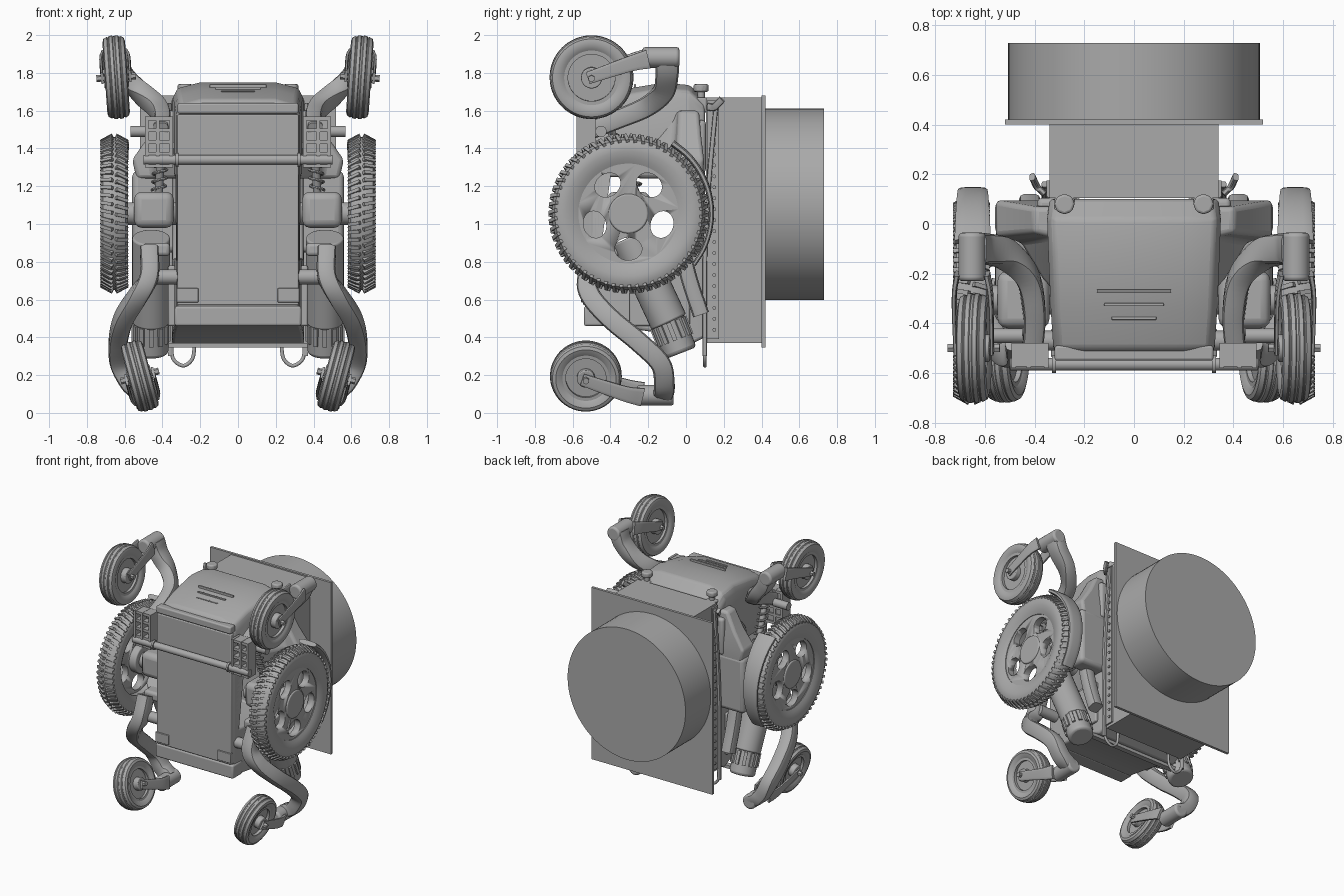
import bpy, bmesh
from math import pi, sin, cos, radians
from mathutils import Vector as V, Matrix as M

cube = bpy.data.objects.get("Cube")
if cube:
    bpy.data.objects.remove(cube)

grey = bpy.data.materials.new("plain grey")
grey.use_nodes = True
grey.diffuse_color = (0.4, 0.4, 0.4, 1)
grey.node_tree.nodes["Principled BSDF"].inputs["Base Color"].default_value = (0.4, 0.4, 0.4, 1)


def finish(name, bm, pair=False, bevel=0.0, mat=M()):
    """Turn a bmesh into an object, optionally bevelled and mirrored in x."""
    bm.transform(mat)
    bmesh.ops.recalc_face_normals(bm, faces=bm.faces)
    me = bpy.data.meshes.new(name)
    bm.to_mesh(me)
    bm.free()
    me.materials.append(grey)
    ob = bpy.data.objects.new(name, me)
    bpy.context.collection.objects.link(ob)
    bpy.ops.object.select_all(action='DESELECT')
    ob.select_set(True)
    bpy.context.view_layer.objects.active = ob
    bpy.ops.object.shade_smooth_by_angle(angle=radians(35))
    if bevel:
        b = ob.modifiers.new("bevel", 'BEVEL')
        b.width, b.segments, b.limit_method = bevel, 3, 'ANGLE'
    if pair:
        m = ob.modifiers.new("mirror", 'MIRROR')
        m.use_mirror_merge = False
    return ob


def carve(target, cutter):
    """Cut one object out of another before its other modifiers."""
    cutter.hide_render = True
    cut = target.modifiers.new("cut", 'BOOLEAN')
    cut.object, cut.operation, cut.solver = cutter, 'DIFFERENCE', 'EXACT'
    bpy.context.view_layer.objects.active = target
    bpy.ops.object.modifier_move_to_index(modifier="cut", index=0)
    bpy.ops.object.modifier_apply(modifier="cut")
    bpy.data.objects.remove(cutter)


def add_box(bm, lo, hi, mat=M()):
    lo, hi = V(lo), V(hi)
    size = M.Diagonal((*(hi - lo), 1))
    bmesh.ops.create_cube(bm, size=1, matrix=mat @ M.Translation((lo + hi) / 2) @ size)


def add_cyl(bm, a, b, r, n=32):
    a, b = V(a), V(b)
    rot = (b - a).to_track_quat('Z', 'Y').to_matrix().to_4x4()
    bmesh.ops.create_cone(bm, cap_ends=True, segments=n, radius1=r, radius2=r,
                          depth=(b - a).length, matrix=M.Translation((a + b) / 2) @ rot)


def box(name, lo, hi, pair=False, bevel=0.0):
    bm = bmesh.new()
    add_box(bm, lo, hi)
    return finish(name, bm, pair, bevel)


def cyl(name, a, b, r, pair=False, bevel=0.0, mat=M(), n=32):
    bm = bmesh.new()
    add_cyl(bm, a, b, r, n)
    return finish(name, bm, pair, bevel, mat)


def loft(name, rings, pair=False, bevel=0.0, mat=M(), closed=False):
    """Skin a list of equal-length point rings."""
    bm = bmesh.new()
    vs = [[bm.verts.new(p) for p in ring] for ring in rings]
    n = len(vs[0])
    for a, b in zip(vs, vs[1:] + ([vs[0]] if closed else [])):
        for i in range(n):
            bm.faces.new((a[i], a[(i + 1) % n], b[(i + 1) % n], b[i]))
    if not closed:
        bm.faces.new(vs[0])
        bm.faces.new(vs[-1])
    return finish(name, bm, pair, bevel, mat)


def smooth_path(pts, steps):
    """Catmull-Rom points through a few control points."""
    p = [V(q) for q in pts]
    p = [2 * p[0] - p[1]] + p + [2 * p[-1] - p[-2]]
    out = []
    for a, b, c, d in zip(p, p[1:], p[2:], p[3:]):
        for k in range(steps):
            t = k / steps
            out.append(0.5 * (2 * b + (c - a) * t + (2 * a - 5 * b + 4 * c - d) * t * t
                              + (3 * b - a - 3 * c + d) * t ** 3))
    return out + [p[-2]]


def sweep(name, pts, half_w, half_h, n=12, square=0.6, mat=M(), steps=6, taper=1.0, side=(1, 0, 0)):
    """Sweep a rounded section along a smoothed path; half_w runs along the side axis."""
    path = smooth_path(pts, steps)
    rings = []
    for i, c in enumerate(path):
        t = (path[min(i + 1, len(path) - 1)] - path[max(i - 1, 0)]).normalized()
        s = V(side)
        s = (s - t * s.dot(t)).normalized()
        u, k = t.cross(s), 1 + (taper - 1) * i / (len(path) - 1)
        ring = []
        for j in range(n):
            x, y = cos(2 * pi * (j + .5) / n), sin(2 * pi * (j + .5) / n)
            f = lambda q: abs(q) ** square * (1 if q > 0 else -1)
            ring.append(c + s * f(x) * half_w * k + u * f(y) * half_h * k)
        rings.append(ring)
    return loft(name, rings, True, 0, mat)


def revolve(name, profile, mat, n=64):
    """Spin a closed (radius, x) profile around the x axis."""
    rings = [[(x, r * cos(2 * pi * k / n), r * sin(2 * pi * k / n)) for r, x in profile] for k in range(n)]
    return loft(name, rings, True, 0, mat, closed=True)


# Rear drum, plate and box
cyl("rear_drum", (0, .42, 1.105), (0, .73, 1.105), .507, n=96)
box("rear_plate", (-.52, .4, .345), (.52, .42, 1.68))
box("rear_box", (-.34, .105, .37), (.34, .4, 1.67))

# Main body: chamfered sections from front to back, open from side to side at the axle
sections = [(-.525, .315, .58, 1.62), (-.5, .325, .47, 1.66), (-.35, .335, .455, 1.71),
            (-.12, .345, .42, 1.748), (.02, .35, .36, 1.735), (.1, .34, .4, 1.66)]
body = loft("body_shell", [[(-w, y, a), (w, y, a), (w, y, b - .08), (w * .93, y, b - .03), (w * .6, y, b),
                            (-w * .6, y, b), (-w * .93, y, b - .03), (-w, y, b - .08)]
                           for y, w, a, b in sections], bevel=.015)
carve(body, box("side_opening_cutter", (-.5, -.49, .82), (.5, -.06, 1.25)))
box("front_panel", (-.32, -.545, .57), (.32, -.5, 1.58), bevel=.006)
box("front_top_panel", (-.32, -.55, 1.585), (.32, -.49, 1.64), bevel=.01)
box("front_bumper", (-.335, -.54, .46), (.335, -.42, .565), bevel=.012)
box("base_rail", (-.41, -.04, .345), (.41, 0, .37))
box("front_tab", (.21, -.555, .585), (.325, -.53, .66), True, .004)
for i in range(3):
    w = .15 - .03 * i
    y = -.27 - .055 * i
    box("top_vent", (-w, y - .006, 1.7), (w, y + .006, 1.74 - .017 * i), bevel=.003)

# Hood flaring out to the wheel guards, with a saddle wall below it
flare = [(.3, .095), (.56, .095), (.56, -.05), (.46, -.07), (.37, -.22), (.3, -.3)]
loft("hood_flare", [[(x * k, y * k, z) for x, y in flare]
                    for z, k in ((1.24, .96), (1.34, 1), (1.46, .85), (1.6, .72))], True, .02)
box("saddle_wall", (.3, -.045, .85), (.56, .095, 1.28), True, .03)
box("side_rib", (.33, -.3, .46), (.37, .02, .78), True, .01)
box("rear_bracket", (.22, .02, 1.27), (.39, .105, 1.55), True, .02)

# Perforated mounting rails beside the box
bm = bmesh.new()
add_box(bm, (.338, .11, .39), (.352, .175, 1.655))
for k in range(21):
    add_cyl(bm, (.35, .15, .44 + .058 * k), (.36, .15, .44 + .058 * k), .01, 10)
finish("mounting_rail", bm, True)
sweep("rail_strut", [(.36, .1, .3), (.36, .1, .8), (.36, .12, 1.2), (.36, .16, 1.64)], .012, .012)

# Clamp knobs and lower wire loops
box("knob_block", (.24, .0, 1.59), (.32, .11, 1.67), True, .01)
cyl("knob_stem", (.28, .08, 1.65), (.28, .08, 1.72), .02, True)
cyl("knob_head", (.28, .08, 1.7), (.28, .08, 1.74), .042, True, .01, n=8)
sweep("side_lever", [(.36, .12, 1.62), (.39, .15, 1.62), (.41, .19, 1.66)], .012, .02)
sweep("wire_loop", [(.23, .1, .38), (.24, .1, .29), (.29, .1, .25), (.345, .1, .29), (.35, .1, .38)],
      .01, .01, square=1, side=(0, 1, 0))

# Drive wheel
place = M.Translation((.655, -.305, 1.055))
half = [(.265, .05), (.29, .062), (.33, .073), (.365, .072), (.39, .06), (.405, .03)]
revolve("drive_tyre", half + [(r, -x) for r, x in reversed(half)], place)
bm = bmesh.new()
for k in range(58):
    for s in (-1, 1):
        turn = M.Rotation(2 * pi * (k + .25 * s) / 58, 4, 'X')
        slant = M.Translation((s * .037, 0, .394)) @ M.Rotation(s * .5, 4, 'Y') @ M.Rotation(.2, 4, 'Z')
        add_box(bm, (-.034, -.009, -.012), (.034, .009, .015), turn @ slant)
finish("drive_tread", bm, True, 0, place)
disc = cyl("drive_wheel_disc", (-.005, 0, 0), (.045, 0, 0), .275, True, mat=place, n=64)
bm = bmesh.new()
for k in range(5):
    turn = M.Rotation(2 * pi * k / 5, 4, 'X') @ M.Translation((0, 0, -.187)) @ M.Diagonal((1, 1.2, 1, 1))
    bmesh.ops.create_cone(bm, cap_ends=True, segments=28, radius1=.06, radius2=.06, depth=.4,
                          matrix=turn @ M.Rotation(pi / 2, 4, 'Y'))
carve(disc, finish("wheel_holes_cutter", bm, False, 0, place))
cyl("drive_hub", (-.06, 0, 0), (.055, 0, 0), .105, True, .008, mat=place)

# Axle, gearbox, slanted motor and its cooling fins
cyl("axle", (.3, -.305, 1.055), (.62, -.305, 1.055), .06, True)
box("gearbox", (.34, -.42, .98), (.55, -.19, 1.17), True, .04)
cyl("motor", (.46, -.3, .93), (.46, -.09, .48), .1, True, .01)
cyl("motor_cap", (.46, -.11, .52), (.46, -.03, .315), .092, True, .02)
bm = bmesh.new()
tilt = M.Translation((.46, -.075, .43)) @ V((0, .4, -1)).to_track_quat('Z', 'Y').to_matrix().to_4x4()
for k in range(12):
    add_box(bm, (.085, -.012, -.05), (.103, .012, .05), tilt @ M.Rotation(2 * pi * k / 12, 4, 'Z'))
finish("motor_fins", bm, True)
sweep("slim_strut", [(.42, -.03, .9), (.42, .02, .7), (.42, .08, .52)], .045, .045)

# Guard curving behind the drive wheel
arc = [(.65, -.305 + .44 * cos(radians(a)), 1.055 + .44 * sin(radians(a))) for a in range(58, -50, -12)]
sweep("wheel_guard", arc, .075, .018, steps=3, taper=.65)

# Upper suspension arms, lattice brackets, cross bar and springs
sweep("upper_arm", [(.645, -.1, 1.885), (.61, -.1, 1.8), (.52, -.12, 1.7), (.43, -.21, 1.62),
                    (.4, -.36, 1.555), (.41, -.52, 1.49)], .055, .065, square=.45, taper=.75)
bm = bmesh.new()
for x in (.345, .415, .475):
    add_box(bm, (x, -.58, 1.3), (x + .018, -.48, 1.57))
for k in range(5):
    add_box(bm, (.345, -.575, 1.3 + .062 * k), (.493, -.48, 1.32 + .062 * k))
add_box(bm, (.35, -.52, 1.31), (.49, -.49, 1.56))
finish("lattice_bracket", bm, True)
cyl("cross_bar", (-.5, -.565, 1.34), (.5, -.565, 1.34), .026)
cyl("bar_collar", (.315, -.565, 1.34), (.33, -.565, 1.34), .036, True)
cyl("pivot_bolt", (.45, -.45, 1.49), (.57, -.45, 1.49), .03, True)
cyl("shock_rod", (.4, -.4, 1.5), (.42, -.26, 1.15), .022, True)
coil = [(.4 + .02 * t + .036 * cos(t * 44), -.4 + .14 * t + .036 * sin(t * 44), 1.48 - .3 * t)
        for t in (k / 56 for k in range(57))]
sweep("shock_spring", coil, .008, .008, n=6, square=1, steps=1, side=(0, 0, 1))

# Lower suspension arms
sweep("lower_arm", [(.47, -.46, .87), (.47, -.52, .72), (.53, -.505, .62), (.605, -.4, .5), (.635, -.25, .375),
                    (.625, -.135, .26), (.57, -.115, .15), (.49, -.12, .1)], .05, .055, square=.45)
cyl("lower_pivot", (.32, -.47, .72), (.48, -.47, .72), .04, True)
box("lower_link", (.36, -.45, .83), (.5, -.3, .9), True, .02)


def caster(name, centre, r, tilt, up):
    """Small wheel with fork and stem, leaning outward by tilt degrees."""
    m = M.Translation(centre) @ M.Rotation(radians(tilt), 4, 'Y')
    prof = [(.62, .04), (.7, .052), (.84, .06), (.93, .054), (.975, .036), (.96, .032), (.96, .028),
            (.99, .024), (1, .008), (.98, .004)]
    prof = [(q * r, x) for q, x in prof]
    revolve(name + "_tyre", prof + [(q, -x) for q, x in reversed(prof)], m)
    revolve(name + "_rim", [(.56 * r, .045), (.66 * r, .045), (.66 * r, -.045), (.56 * r, -.045)], m)
    cyl(name + "_disc", (-.025, 0, 0), (.025, 0, 0), r * .6, True, mat=m)
    cyl(name + "_hub", (-.065, 0, 0), (.065, 0, 0), r * .25, True, .006, mat=m)
    cyl(name + "_axle_bolt", (-.105, 0, 0), (.105, 0, 0), .018, True, mat=m, n=6)
    for s in (-1, 1):
        sweep(name + "_fork", [(s * .06, .3, up * .1), (s * .074, .2, up * .075), (s * .074, -.02, 0)],
              .011, .05, square=.4, mat=m, taper=.65)
    cyl(name + "_stem", (0, .27, up * .105), (0, .465, up * .105), .055, True, .015, mat=m)


caster("upper_caster", (.645, -.5, 1.777), .222, 4, 1)
caster("lower_caster", (.52, -.53, .195), .19, 15, -1)
